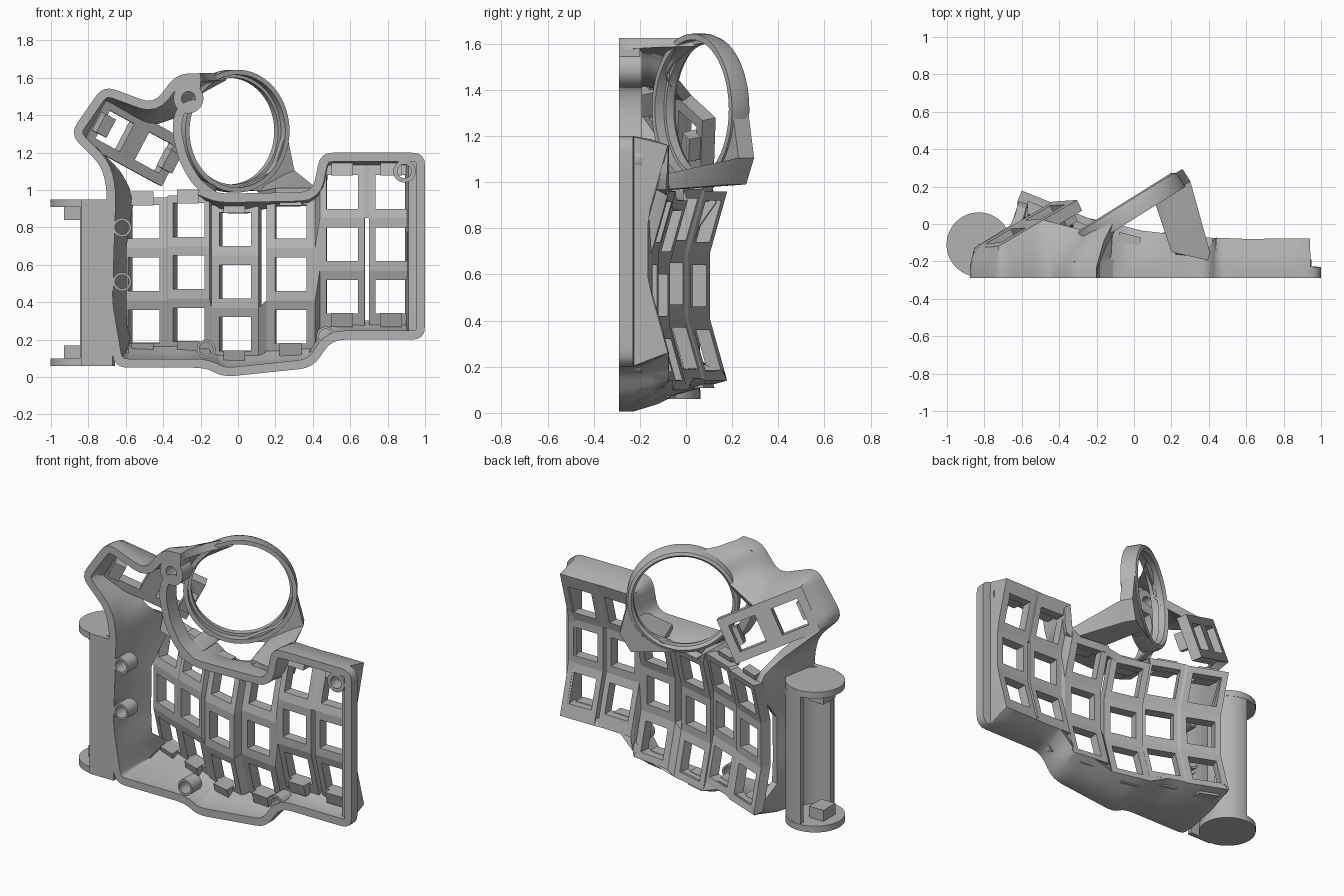
import bpy, bmesh, math
from mathutils import Vector as V

if "Cube" in bpy.data.objects:
    bpy.data.objects.remove(bpy.data.objects["Cube"])

grey = bpy.data.materials.new("plain grey")
grey.use_nodes = True
grey.diffuse_color = (0.45, 0.45, 0.45, 1)
grey.node_tree.nodes["Principled BSDF"].inputs["Base Color"].default_value = grey.diffuse_color
parts = []


def finish(name, bm, recalc=True):
    if recalc:
        bmesh.ops.recalc_face_normals(bm, faces=bm.faces)
    mesh = bpy.data.meshes.new(name)
    bm.to_mesh(mesh)
    bm.free()
    mesh.materials.append(grey)
    ob = bpy.data.objects.new(name, mesh)
    bpy.context.collection.objects.link(ob)
    parts.append(ob)
    return ob


def hull(name, points):
    bm = bmesh.new()
    for p in points:
        bm.verts.new(p)
    bmesh.ops.convex_hull(bm, input=bm.verts)
    loose = [vert for vert in bm.verts if not vert.link_faces]
    bmesh.ops.delete(bm, geom=loose, context="VERTS")
    return finish(name, bm)


def block(name, c, u, v, n):
    c, u, v, n = V(c), V(u), V(v), V(n)
    signs = (-1, 1)
    return hull(name, [c + u * i + v * j + n * k for i in signs for j in signs for k in signs])


def box(name, c, x, y, z):
    return block(name, c, (x, 0, 0), (0, y, 0), (0, 0, z))


def frame(name, outer, inner, offset):
    """Flat plate with a square hole, thickened by an offset vector."""
    bm = bmesh.new()
    rings = [[bm.verts.new(p + o) for p in loop]
             for loop, o in ((outer, V()), (inner, V()), (inner, offset), (outer, offset))]
    for a, b in zip(rings, rings[1:] + rings[:1]):
        for i in range(4):
            j = (i + 1) % 4
            bm.faces.new((a[i], a[j], b[j], b[i]))
    return finish(name, bm)


def revolve(name, c, ux, uy, profile, start=0, sweep=360, steps=64):
    """Turn a closed (radius, height) profile about the axis ux x uy."""
    ux, uy, c = V(ux).normalized(), V(uy).normalized(), V(c)
    axis = ux.cross(uy)
    full = sweep == 360
    bm = bmesh.new()
    loops = []
    for k in range(steps if full else steps + 1):
        a = math.radians(start + sweep * k / steps)
        d = ux * math.cos(a) + uy * math.sin(a)
        loops.append([bm.verts.new(c + d * r + axis * h) for r, h in profile])
    for k in range(steps):
        a, b = loops[k], loops[(k + 1) % len(loops)]
        for i in range(len(profile)):
            j = (i + 1) % len(profile)
            bm.faces.new((a[i], a[j], b[j], b[i]))
    if not full:
        bm.faces.new(loops[0])
        bm.faces.new(loops[-1])
    return finish(name, bm)


def tube(name, c, ux, uy, inner, outer, lo, hi, *arc):
    return revolve(name, c, ux, uy, [(inner, lo), (outer, lo), (outer, hi), (inner, hi)], *arc)


def resample(points, step):
    path = [points[0]]
    for a, b in zip(points, points[1:]):
        count = max(1, math.ceil((b - a).length / step))
        path += [a.lerp(b, k / count) for k in range(1, count + 1)]
    return path


FRONT, LIP = -0.29, -0.23


def rounded(corners, radius):
    """Open outline in the front plane with softened corners."""
    pts = [V((x, FRONT, z)) for x, z in corners]
    path = [pts[0]]
    for a, p, b in zip(pts, pts[1:], pts[2:]):
        a = p + (a - p).normalized() * min(radius, (a - p).length * 0.45)
        b = p + (b - p).normalized() * min(radius, (b - p).length * 0.45)
        path += [(a * (1 - t) + p * t) * (1 - t) + (p * (1 - t) + b * t) * t
                 for t in (0, 0.25, 0.5, 0.75, 1)]
    return resample(path + pts[-1:], 0.08)


def skirt(name, outline, edges):
    """Wall from the open front outline back to matching edge points."""
    bm = bmesh.new()
    rows = []
    for p, e in zip(outline, edges):
        rim = V((p.x, LIP, p.z))
        bow = rim.lerp(e, 0.5) + (V((p.x, e.y, p.z)) - e) * 0.15
        if p.x > 0.94:  # stepped lip along the straight outer side
            bow = V((e.x + 0.005, LIP + 0.004, p.z))
        rows.append([bm.verts.new(q) for q in (p, rim, bow, e)])
    for a, b in zip(rows, rows[1:]):
        for i in range(3):
            bm.faces.new((a[i], b[i], b[i + 1], a[i + 1]))
    bmesh.ops.remove_doubles(bm, verts=bm.verts, dist=0.0001)
    ob = finish(name, bm, False)
    mod = ob.modifiers.new("thickness", "SOLIDIFY")
    mod.thickness, mod.offset = 0.048, -1


# Key columns: x, y, z of the middle key, sideways slope, half width, half height
columns = [(-0.48, 0.055, 0.55, -0.4, 0.12, 0.41), (-0.24, -0.045, 0.56, -0.38, 0.11, 0.41),
           (0, -0.1, 0.51, -0.25, 0.125, 0.41), (0.29, -0.135, 0.55, -0.12, 0.13, 0.41),
           (0.56, -0.165, 0.71, -0.04, 0.12, 0.45), (0.82, -0.165, 0.71, 0, 0.12, 0.45)]
FOLD, PITCH = 0.14, 0.28


def at(col, dx, dz):
    x, y, z, slope, w, h = col
    return V((x + dx, y + slope * dx + max(0, abs(dz) - FOLD) * 0.28, z + dz))


def back_off(col):
    return V((col[3], -1, 0)).normalized() * 0.065


def edge(i, side, level):
    c = columns[i]
    return at(c, side * c[4], (-c[5], -FOLD, FOLD, c[5])[level])


square = [(-1, -1), (1, -1), (1, 1), (-1, 1)]
for i, col in enumerate(columns):
    off = back_off(col)
    for row in range(3):
        frame("key_frame", [edge(i, s, row + (t > 0)) for s, t in square],
              [at(col, s * 0.084, (row - 1) * PITCH + t * 0.09) for s, t in square], off)
    # Socket blocks behind the end keys
    for end in (-1, 1):
        c = at(col, 0, end * 0.405) + off * 1.25
        block("socket_block", c, (0.058, col[3] * 0.058, 0), (0, 0.012, end * 0.038), (0, 0.035, 0))

# Webs between neighbouring columns
for i, rows in enumerate(((0, 1, 2), (0, 1, 2), (0,), (0, 1, 2), (2,))):
    for k in rows:
        ends = [(j, edge(j, s, m)) for j, s in ((i, 1), (i + 1, -1)) for m in (k, k + 1)]
        hull("column_web", [q for j, p in ends for q in (p, p + back_off(columns[j]))])

# Thumb cluster with two keys
u = V((0.22, 0.13, -0.12)).normalized()
v = V((0.46, 0.03, 0.88))
v = (v - u * v.dot(u)).normalized()
n = v.cross(u)


def thumb(a, b):
    return V((-0.58, 0, 1.27)) + u * a * 0.27 + v * b * 0.14


for k in (-1, 1):
    c = thumb(k * 0.5, 0)
    frame("thumb_key_frame", [thumb(k * 0.5 + s * 0.5, t) for s, t in square],
          [c + (u * s + v * t) * 0.084 for s, t in square], n * -0.065)
    block("thumb_socket", c - n * 0.085 + u * 0.09 * k, u * 0.035, v * 0.055, n * 0.035)

# Tilted ball ring
ring_c = V((-0.04, 0.085, 1.315))
ring_u = V((0.85, 0.53, 0)).normalized()
up = V((0, 0, 1))
ring_n = ring_u.cross(up)
revolve("ball_ring", ring_c, ring_u, up,
        [(0.285, -0.015), (0.3, -0.033), (0.318, -0.025), (0.328, 0), (0.328, 0.07),
         (0.302, 0.07), (0.302, 0.025), (0.285, 0.025)])


def ring(deg, r=0.315):
    a = math.radians(deg)
    return ring_c + (ring_u * math.cos(a) + up * math.sin(a)) * r


# Flange that squares off the lower corner of the ring
corner, low_end = [ring_c + ring_u * a + up * b for a, b in ((0.365, -0.21), (0.3, -0.325))]
for pts in ((ring(0), ring(-22), ring(-42), corner), (ring(-42), corner, low_end),
            (ring(-42), ring(-66), ring(-90), low_end)):
    hull("ring_flange", [p + ring_n * h for p in pts for h in (-0.02, 0.06)])

# Arm and foot that carry the ring
hull("ring_arm", [p + ring_n * h for p in (corner, low_end) for h in (-0.02, 0.06)]
     + [(0.1, 0.15, 0.99), (0.14, 0.17, 1.03)]
     + [(x, y, z) for x, y in ((0.42, -0.2), (0.2, -0.15)) for z in (0.96, 1.01)])
hull("ring_foot", [(x, y, z) for x, z in ((-0.2, 1.03), (-0.13, 0.97)) for y in (FRONT, -0.2)]
     + [ring(235), ring(255), ring(245) + V((0.03, -0.04, 0))])

# Plate edges the outer wall runs back to, clockwise from the notch above the columns
border = [edge(1, 1, 3)]
border += [edge(i, s, 3) for i in (2, 3, 4, 5) for s in (-1, 1)]
border += [edge(5, 1, k) for k in (2, 1, 0)]
border += [edge(i, s, 0) for i in (5, 4, 3, 2, 1, 0) for s in (1, -1)][1:]
border += [V((-0.64, 0, z)) for z in (0.28, 0.7)] + [edge(0, -1, 3), V((-0.65, 0, 1.06))]
border += [thumb(-1, -1), thumb(-1, 1), thumb(1, 1)] + [ring(a) for a in (150, 125, 100)]
border = resample(border, 0.02)

outline = rounded([(-0.2, 1.02), (-0.1, 0.98), (0.4, 0.99), (0.44, 1.2), (1, 1.2), (1, 0.2), (0.5, 0.2),
                   (0.4, 0.05), (-0.08, 0), (-0.17, 0.05), (-0.66, 0.05), (-0.72, 0.4), (-0.7, 1),
                   (-0.73, 1.13), (-0.9, 1.3), (-0.72, 1.56), (-0.45, 1.46), (-0.33, 1.62),
                   (-0.2, 1.625)], 0.07)
matched, last = [], 0
for p in outline:
    ahead = range(last, min(last + 25, len(border)))
    last = min(ahead, key=lambda i: (border[i].xz - p.xz).length)
    matched.append(border[last])
matched[-1] = border[-1]
skirt("outer_wall", outline, matched)

# Low rim that follows the ring on the thumb side
low = rounded([(-0.22, 1.44), (-0.29, 1.42), (-0.305, 1.32), (-0.27, 1.17), (-0.2, 1.05), (-0.1, 0.98)], 0.05)
skirt("inner_rim", low, [p + V((0, 0.1, 0)) for p in low])

# Side cell holder: half tube with round end caps and contacts
holder, right, deep = (-0.83, -0.11, 0), (1, 0, 0), (0, 1, 0)
tube("cell_holder", holder, right, deep, 0.135, 0.17, 0.07, 0.94, -95, 190, 32)
for z, inward in ((0.06, 1), (0.91, -1)):
    tube("holder_cap", holder, right, deep, 0.001, 0.172, z, z + 0.04)
    box("holder_contact", (-0.88, -0.11, z + 0.02 + inward * 0.05), 0.05, 0.06, 0.04)
box("holder_front_strip", (-0.755, -0.275, 0.505), 0.085, 0.015, 0.445)

# Screw bosses on the front rim
for x, z, outer in ((-0.62, 0.8, 0.05), (-0.62, 0.51, 0.05), (-0.17, 0.15, 0.05), (0.47, 0.22, 0.05),
                    (0.89, 1.1, 0.06), (-0.265, 1.49, 0.08)):
    tube("screw_boss", (x, FRONT, z), up, right, 0.037, outer, 0, 0.1)
hull("boss_gusset", [(x, y, z) for x, z in ((-0.32, 1.6), (-0.2, 1.61), (-0.38, 1.52), (-0.2, 1.545))
                     for y in (FRONT, -0.2)])
for z in (0.51, 0.8):
    box("boss_bracket", (-0.69, -0.25, z), 0.025, 0.035, 0.05)

# Smooth shading with sharp edges kept, once wall thickness is made real
bpy.ops.object.select_all(action="DESELECT")
for ob in parts:
    ob.select_set(True)
bpy.context.view_layer.objects.active = parts[0]
bpy.ops.object.convert(target="MESH")
bpy.ops.object.shade_smooth_by_angle(angle=math.radians(32))
